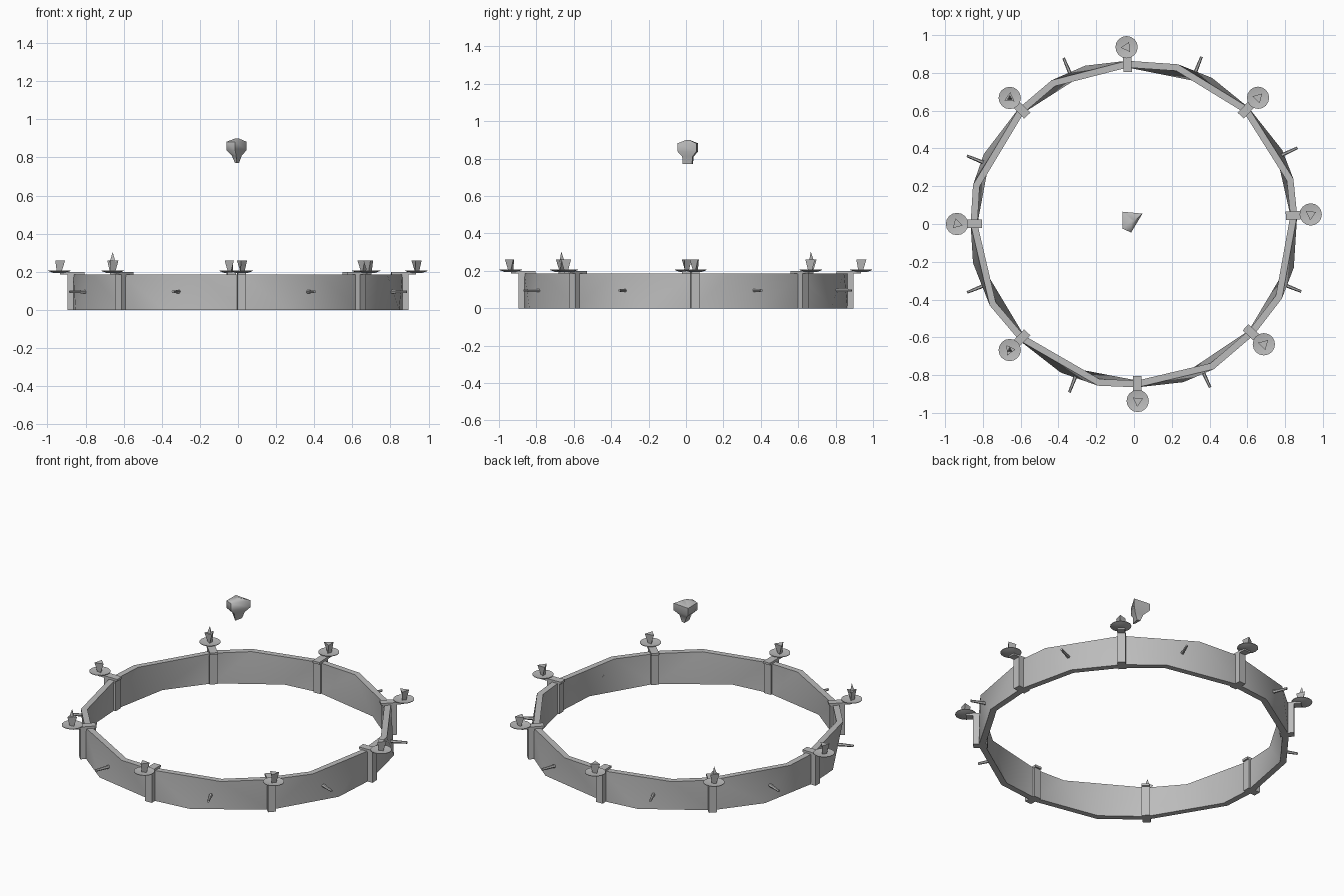
import bpy, bmesh, math
from mathutils import Matrix, Vector

if "Cube" in bpy.data.objects:
    bpy.data.objects.remove(bpy.data.objects["Cube"], do_unlink=True)

GRAY = (0.5, 0.5, 0.5, 1)
iron = bpy.data.materials.new("plain gray")
iron.use_nodes = True
iron.diffuse_color = GRAY
iron.node_tree.nodes["Principled BSDF"].inputs["Base Color"].default_value = GRAY


def finish(name, bm, angle=35):
    bmesh.ops.recalc_face_normals(bm, faces=bm.faces)
    mesh = bpy.data.meshes.new(name)
    bm.to_mesh(mesh)
    bm.free()
    mesh.materials.append(iron)
    ob = bpy.data.objects.new(name, mesh)
    bpy.context.collection.objects.link(ob)
    bpy.ops.object.select_all(action="DESELECT")
    ob.select_set(True)
    bpy.context.view_layer.objects.active = ob
    bpy.ops.object.shade_smooth_by_angle(angle=math.radians(angle))
    return ob


def loft(bm, rings, closed=False):
    """Join rings of points with quads; cap the ends unless the loft is closed."""
    rows = [[bm.verts.new(p) for p in ring] for ring in rings]
    n = len(rows[0])
    pairs = list(zip(rows, rows[1:]))
    if closed:
        pairs.append((rows[-1], rows[0]))
    for a, b in pairs:
        for i in range(n):
            j = (i + 1) % n
            bm.faces.new((a[i], a[j], b[j], b[i]))
    if not closed:
        bm.faces.new(rows[0])
        bm.faces.new(rows[-1])


def polar(r, deg, z):
    t = math.radians(deg)
    return Vector((r * math.cos(t), r * math.sin(t), z))


def circle(r, z, n, turn=0):
    return [polar(r, turn + 360 * i / n, z) for i in range(n)]


def box(bm, deg, r0, r1, width, z0, z1):
    m = (Matrix.Rotation(math.radians(deg), 4, "Z")
         @ Matrix.Translation(((r0 + r1) / 2, 0, (z0 + z1) / 2))
         @ Matrix.Diagonal((r1 - r0, width, z1 - z0, 1)))
    bmesh.ops.create_cube(bm, size=1, matrix=m)


post_angles = [3.1, 45.5, 92.4, 134.6, 180, 225.4, 271.2, 317.2]
# Where the bend sits along each panel, at its top and at its bottom edge
bends = [(.3, .55), (.62, .35), (.65, .35), (.7, .45),
         (.65, .3), (.7, .4), (.6, .35), (.35, .6)]
HEIGHT = 0.185

# Hoop of twisted panels
bm = bmesh.new()
sections = []
for k, (top, low) in enumerate(bends):
    a = post_angles[k]
    span = (post_angles[(k + 1) % 8] - a) % 360
    for r, t, b in ((.865, 0, 0), (.877, top, low)):
        sections.append([polar(r, a + span * b, 0), polar(r, a + span * t, HEIGHT),
                         polar(r - .036, a + span * t, HEIGHT),
                         polar(r - .036, a + span * b, 0)])
loft(bm, sections, closed=True)
bmesh.ops.triangulate(bm, faces=bm.faces)
finish("hoop", bm)

for k, a in enumerate(post_angles):
    # Post clamped over the hoop, with a flat arm reaching outward
    bm = bmesh.new()
    box(bm, a, .815, .895, .045, 0, HEIGHT)
    box(bm, a, .805, .935, .045, HEIGHT, .198)
    finish(f"bracket_{k + 1}", bm)

    # Shallow drip dish
    place = Matrix.Translation(polar(.937, a, 0))
    bm = bmesh.new()
    loft(bm, [circle(r, z, 16) for r, z in
              ((.032, .194), (.059, .204), (.059, .207), (.03, .202))])
    bm.transform(place)
    finish(f"dish_{k + 1}", bm)

    # Flared three-sided holder, two of them with a tall spike
    bm = bmesh.new()
    loft(bm, [circle(.015, .2, 3, 20 * k), circle(.031, .26, 3, 20 * k + 25)])
    if k in (3, 5):
        m = Matrix.Translation((0, 0, .275))
        bmesh.ops.create_cone(bm, segments=3, radius1=.018, radius2=.001, depth=.05,
                              cap_ends=True, matrix=m)
    bm.transform(place)
    finish(f"candle_holder_{k + 1}", bm)

# Small pegs on the outside of the panels
for k, a in enumerate([25, 68, 113, 157.8, 202.3, 249, 295, 338]):
    bm = bmesh.new()
    m = (Matrix.Translation(polar(.895, a, .095)) @ Matrix.Rotation(math.radians(a), 4, "Z")
         @ Matrix.Rotation(math.pi / 2, 4, "Y"))
    bmesh.ops.create_cone(bm, segments=6, radius1=.011, radius2=.007, depth=.12,
                          cap_ends=True, matrix=m)
    finish(f"peg_{k + 1}", bm)

# Floating faceted hanging cap: the same four-cornered outline, scaled per level
outline = [(-.06, .065), (.045, .055), (-.015, -.045), (-.06, -.025)]
bm = bmesh.new()
loft(bm, [[(-.005 + (x + .005) * sx, .01 + (y - .01) * sy, z) for x, y in outline]
          for sx, sy, z in ((.2, .5, .77), (.5, .55, .81), (1, 1, .838),
                            (1, 1, .882), (.15, .15, .9))])
finish("hanging_cap", bm, 50)
